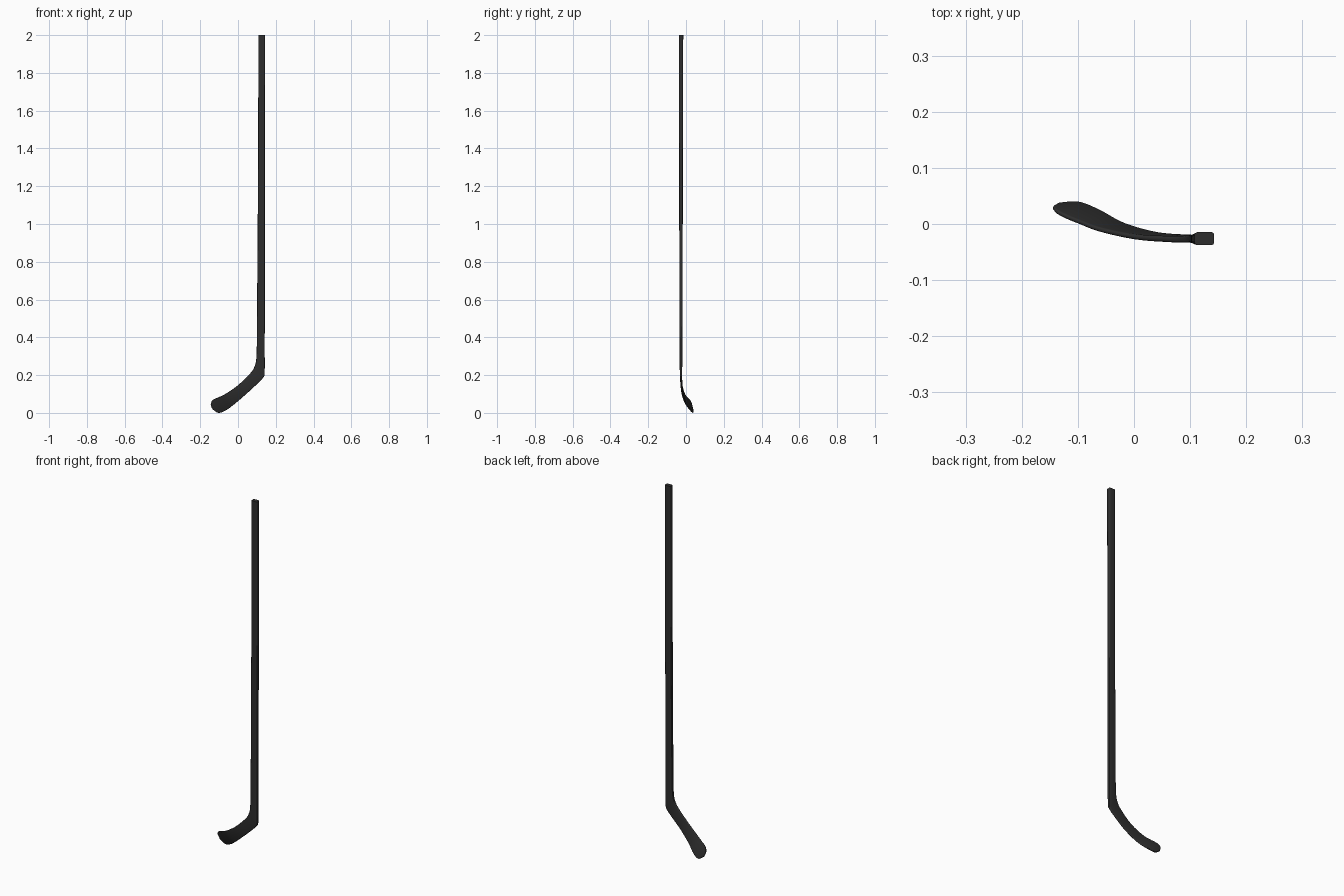
import bpy, bmesh, math
from mathutils import Vector

if "Cube" in bpy.data.objects:
    bpy.data.objects.remove(bpy.data.objects["Cube"])

# Stations from shaft top to blade toe:
# inner/upper edge (x, y, z), outer/lower edge (x, y, z), thickness
STATIONS = [
    (.108, -.0260, 2.00, .1430, -.0260, 2.00, .0230),
    (.106, -.0265, 1.30, .1425, -.0265, 1.30, .0205),
    (.102, -.0265, .70, .1420, -.0265, .70, .0165),
    (.100, -.0265, .42, .1415, -.0265, .36, .0145),
    (.097, -.0265, .29, .1410, -.0265, .215, .0130),
    (.085, -.0270, .24, .1330, -.0260, .188, .0120),
    (.060, -.0270, .205, .1050, -.0245, .158, .0110),
    (.000, -.0230, .148, .0450, -.0190, .103, .0095),
    (-.062, -.0100, .105, -.0150, -.0020, .052, .0085),
    (-.100, .0040, .086, -.0580, .0210, .020, .0080),
    (-.122, .0130, .077, -.0900, .0350, .005, .0080),
    (-.137, .0210, .067, -.1100, .0375, .005, .0075),
    (-.144, .0285, .052, -.1320, .0360, .020, .0060),
]
STEPS = 8


def spline(points, steps):
    """Catmull-Rom interpolation of number tuples."""
    out = []
    n = len(points)
    for i in range(n - 1):
        p0, p1 = points[max(i - 1, 0)], points[i]
        p2, p3 = points[i + 1], points[min(i + 2, n - 1)]
        for k in range(steps):
            t = k / steps
            out.append([.5 * (2 * b + (c - a) * t + (2 * a - 5 * b + 4 * c - d) * t * t
                              + (3 * b - a - 3 * c + d) * t ** 3)
                        for a, b, c, d in zip(p0, p1, p2, p3)])
    out.append(list(points[-1]))
    return out


def rounded_rect(w, h, r, seg=4):
    """Rounded rectangle outline centred on the origin."""
    pts = []
    for q, (sx, sy) in enumerate([(1, 1), (-1, 1), (-1, -1), (1, -1)]):
        for k in range(seg + 1):
            a = math.pi / 2 * (q + k / seg)
            pts.append((sx * (w / 2 - r) + r * math.cos(a),
                        sy * (h / 2 - r) + r * math.sin(a)))
    return pts


mat = bpy.data.materials.new("charcoal")
mat.diffuse_color = (.027, .027, .027, 1)
mat.use_nodes = True
mat.node_tree.nodes["Principled BSDF"].inputs["Base Color"].default_value = mat.diffuse_color

# Shaft and blade: one continuous loft
rows = spline(STATIONS, STEPS)
edges = [(Vector(r[0:3]), Vector(r[3:6]), r[6]) for r in rows]
mids = [(a + b) / 2 for a, b, _ in edges]
bm = bmesh.new()
rings = []
for i, (a, b, t) in enumerate(edges):
    tangent = mids[min(i + 1, len(mids) - 1)] - mids[max(i - 1, 0)]
    across = b - a
    w = across.length
    across.normalize()
    normal = tangent.cross(across).normalized()
    blade = min(1, max(0, (i / STEPS - 3) / 4))
    r = t * (.22 + .24 * blade)
    rings.append([bm.verts.new(mids[i] + across * u + normal * v)
                  for u, v in rounded_rect(w, t, r)])
for r0, r1 in zip(rings, rings[1:]):
    for k in range(len(r0)):
        j = (k + 1) % len(r0)
        bm.faces.new((r0[k], r0[j], r1[j], r1[k]))
bm.faces.new(rings[0])

# Rounded toe tip: shrinking rings closing the blade end
last = rings[-1]
centre = mids[-1]
out_dir = Vector((-.9, .2, -.4)).normalized()
prev = last
for s, d in ((.8, .0015), (.45, .0028)):
    ring = [bm.verts.new(centre + (v.co - centre) * s + out_dir * d) for v in last]
    for k in range(len(ring)):
        j = (k + 1) % len(ring)
        bm.faces.new((prev[k], prev[j], ring[j], ring[k]))
    prev = ring
bm.faces.new(prev)
bmesh.ops.recalc_face_normals(bm, faces=bm.faces[:])

# Rest the stick exactly on the ground
low = min(v.co.z for v in bm.verts)
for v in bm.verts:
    if v.co.z < .3:
        v.co.z -= low * (1 - v.co.z / .3)

mesh = bpy.data.meshes.new("hockey_stick")
bm.to_mesh(mesh)
bm.free()
stick = bpy.data.objects.new("hockey_stick", mesh)
bpy.context.collection.objects.link(stick)
mesh.materials.append(mat)
bpy.context.view_layer.objects.active = stick
stick.select_set(True)
bpy.ops.object.shade_smooth_by_angle(angle=math.radians(40))
